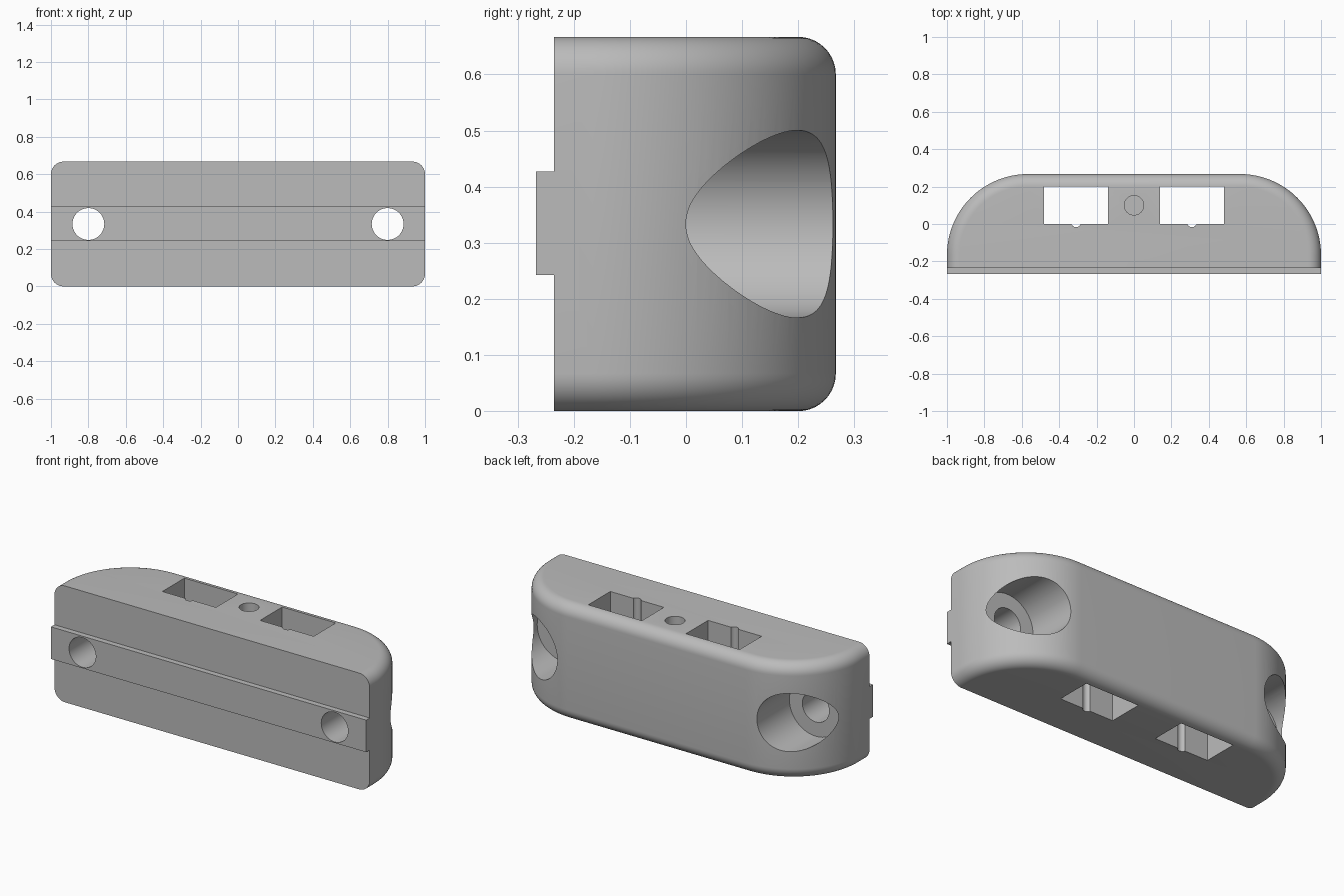
import bpy, bmesh, math
from mathutils import Matrix, Vector

if "Cube" in bpy.data.objects:
    bpy.data.objects.remove(bpy.data.objects["Cube"], do_unlink=True)

HEIGHT = 0.667
FRONT, BACK = -0.235, 0.267
CORNER, FILLET = 0.433, 0.067
MID = HEIGHT / 2

grey = bpy.data.materials.new("plain grey")
grey.use_nodes = True
colour = (0.5, 0.5, 0.5, 1)
grey.diffuse_color = colour
grey.node_tree.nodes["Principled BSDF"].inputs["Base Color"].default_value = colour


def add_object(name, bm):
    bmesh.ops.recalc_face_normals(bm, faces=bm.faces[:])
    mesh = bpy.data.meshes.new(name)
    bm.to_mesh(mesh)
    bm.free()
    mesh.materials.append(grey)
    obj = bpy.data.objects.new(name, mesh)
    bpy.context.collection.objects.link(obj)
    return obj


def box(name, low, high):
    low, high = Vector(low), Vector(high)
    bm = bmesh.new()
    place = Matrix.Translation((low + high) / 2) @ Matrix.Diagonal((*(high - low), 1))
    bmesh.ops.create_cube(bm, size=1, matrix=place)
    return add_object(name, bm)


def cylinder(name, radius, start, end, segments=64):
    start, end = Vector(start), Vector(end)
    axis = end - start
    turn = axis.to_track_quat("Z", "Y").to_matrix().to_4x4()
    bm = bmesh.new()
    bmesh.ops.create_cone(bm, cap_ends=True, segments=segments, radius1=radius,
                          radius2=radius, depth=axis.length,
                          matrix=Matrix.Translation((start + end) / 2) @ turn)
    return add_object(name, bm)


def outline(inset, steps=32):
    """Plan of the body with a flat front, shrunk at the sides and back."""
    radius = CORNER - inset
    half = [(1 - inset, FRONT)]
    for i in range(steps + 1):
        a = math.pi / 2 * i / steps
        half.append((1 - CORNER + radius * math.cos(a), BACK - CORNER + radius * math.sin(a)))
    return half + [(-x, y) for x, y in reversed(half)]


def combine(target, tool, operation):
    mod = target.modifiers.new(operation, "BOOLEAN")
    mod.operation, mod.object, mod.solver = operation, tool, "EXACT"
    bpy.context.view_layer.objects.active = target
    bpy.ops.object.modifier_apply(modifier=mod.name)
    bpy.data.objects.remove(tool, do_unlink=True)


# Body: stacked outlines give the rounded top and bottom edges
steps = 10
lower = []
for i in range(steps + 1):
    a = math.pi / 2 * i / steps
    lower.append((FILLET * (1 - math.sin(a)), FILLET * (1 - math.cos(a))))
levels = lower + [(inset, HEIGHT - z) for inset, z in reversed(lower)]

bm = bmesh.new()
rings = [[bm.verts.new((x, y, z)) for x, y in outline(inset)] for inset, z in levels]
count = len(rings[0])
for ring, above in zip(rings, rings[1:]):
    for i in range(count - 1):
        j = i + 1
        bm.faces.new((ring[i], ring[j], above[j], above[i]))
bm.faces.new(rings[0])
bm.faces.new(rings[-1])
# One flat face closes the front
bm.faces.new([r[0] for r in rings] + [r[-1] for r in reversed(rings)])
body = add_object("mounting_block", bm)

# Locating rail along the front
combine(body, box("rail", (-1, -0.267, 0.243), (1, FRONT + 0.03, 0.427)), "UNION")

for side in (-1, 1):
    # Screw hole and its wide counterbore
    x = side * 0.8
    combine(body, cylinder("counterbore", 0.167, (x, -0.033, MID), (x, 0.5, MID), 96), "DIFFERENCE")
    combine(body, cylinder("screw_hole", 0.085, (x, -0.4, MID), (x, 0.1, MID)), "DIFFERENCE")
    # Upright slot with a small groove in its front wall
    x = side * 0.31
    combine(body, box("slot", (x - 0.17, 0, -0.1), (x + 0.17, 0.2, 0.8)), "DIFFERENCE")
    combine(body, cylinder("groove", 0.025, (x, 0.008, -0.1), (x, 0.008, 0.8), 24), "DIFFERENCE")

# Blind hole in the top centre
combine(body, cylinder("blind_hole", 0.052, (0, 0.1, 0.4), (0, 0.1, 0.8), 48), "DIFFERENCE")

bpy.ops.object.select_all(action="DESELECT")
body.select_set(True)
bpy.context.view_layer.objects.active = body
bpy.ops.object.shade_smooth_by_angle(angle=math.radians(30))
